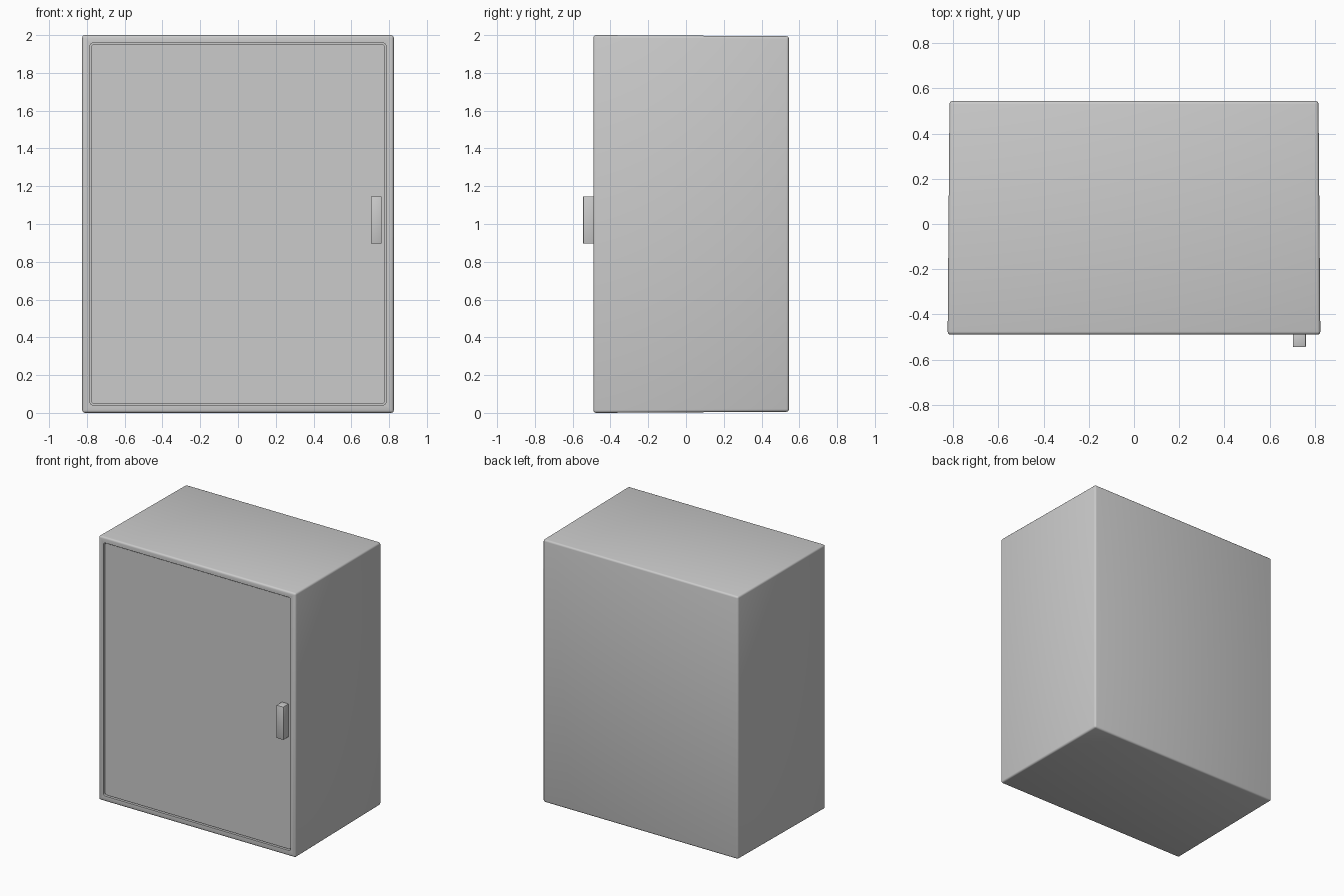
import bpy, bmesh
from mathutils import Vector

if "Cube" in bpy.data.objects:
    bpy.data.objects.remove(bpy.data.objects["Cube"])


def finish(bm, name):
    bmesh.ops.recalc_face_normals(bm, faces=bm.faces)
    mesh = bpy.data.meshes.new(name)
    bm.to_mesh(mesh)
    bm.free()
    obj = bpy.data.objects.new(name, mesh)
    bpy.context.collection.objects.link(obj)
    bpy.ops.object.select_all(action='DESELECT')
    obj.select_set(True)
    bpy.context.view_layer.objects.active = obj
    bpy.ops.object.shade_smooth_by_angle(angle=0.6)
    return obj


def box(lo, hi):
    bm = bmesh.new()
    bmesh.ops.create_cube(bm, size=1)
    lo, hi = Vector(lo), Vector(hi)
    for v in bm.verts:
        v.co = Vector([lo[i] + (v.co[i] + 0.5) * (hi[i] - lo[i]) for i in range(3)])
    return bm


def depth_edges(bm):
    return [e for e in bm.edges
            if abs(e.verts[0].co.y - e.verts[1].co.y) > 0.01]


def bevel(bm, edges, width, segments=3):
    bmesh.ops.bevel(bm, geom=edges, offset=width, segments=segments,
                    profile=0.5, affect='EDGES')


# Cabinet body: slight taper to the back, framed recess in the front
bm = box((-0.825, -0.49, 0), (0.825, 0.545, 2))
for v in bm.verts:
    if v.co.y > 0:
        v.co.x *= 0.99
        v.co.z = 1 + (v.co.z - 1) * 0.994
outer = list(bm.edges)
front = min(bm.faces, key=lambda f: f.calc_center_median().y)
bmesh.ops.inset_region(bm, faces=[front], thickness=0.042, use_even_offset=True)
walls = bmesh.ops.extrude_discrete_faces(bm, faces=[front])
floor = walls['faces'][0]
bmesh.ops.translate(bm, verts=floor.verts, vec=(0, 0.04, 0))
corners = [e for e in depth_edges(bm) if e not in outer]
bevel(bm, outer + corners, 0.014)
finish(bm, "cabinet_body")

# Door panel, set just inside the frame
bm = box((-0.777, -0.481, 0.048), (0.777, -0.44, 1.952))
bevel(bm, depth_edges(bm), 0.014)
finish(bm, "door")

# Handle block
bm = box((0.703, -0.545, 0.896), (0.761, -0.47, 1.146))
bevel(bm, list(bm.edges), 0.004, 2)
finish(bm, "door_handle")
